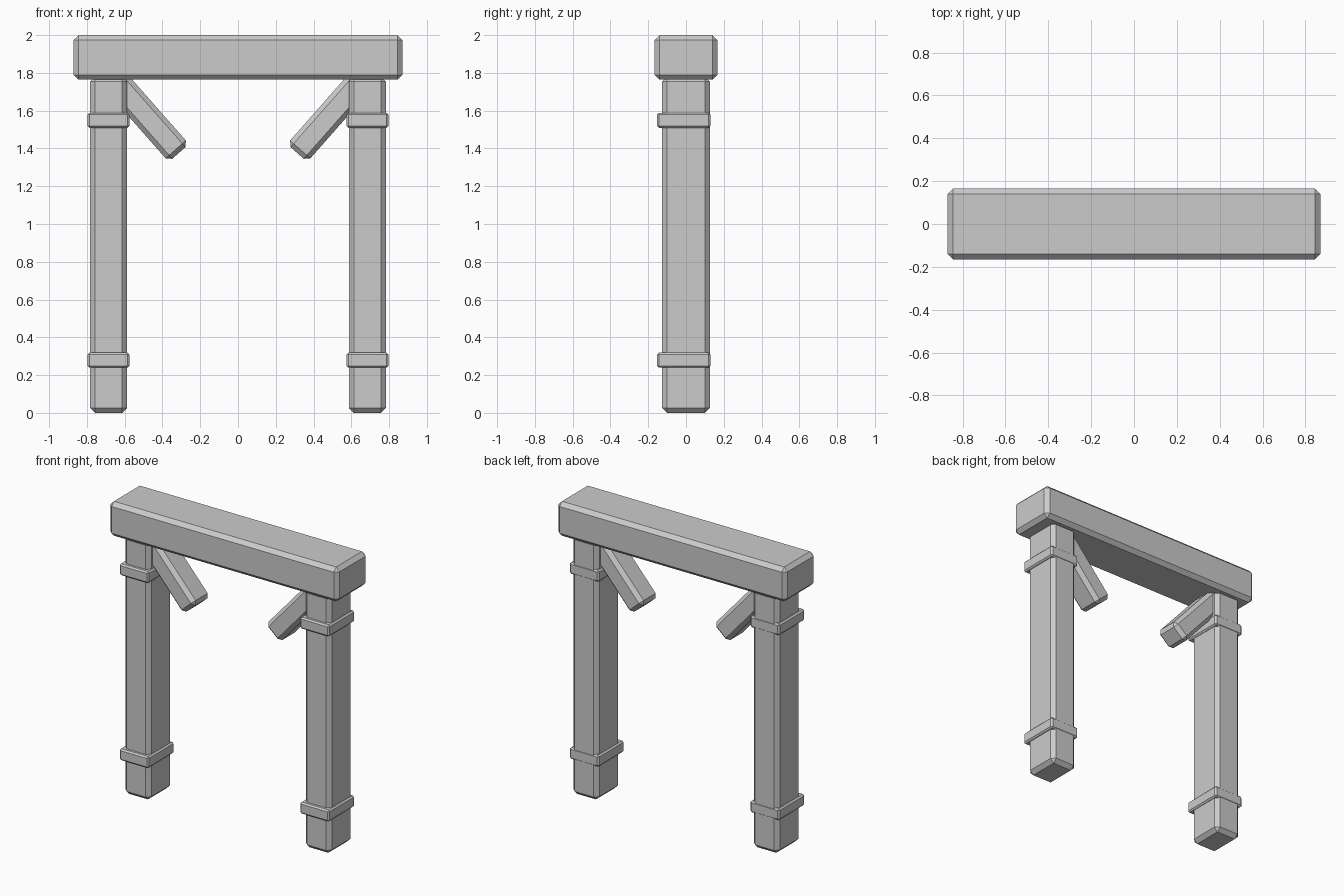
import bpy
from math import radians, sin, cos

if "Cube" in bpy.data.objects:
    bpy.data.objects.remove(bpy.data.objects["Cube"])


def block(name, center, size, bevel, tilt=0.0):
    """Chamfered box, tilted around the y axis."""
    bpy.ops.mesh.primitive_cube_add(size=1, location=center)
    ob = bpy.context.object
    ob.name = name
    ob.scale = size
    bpy.ops.object.transform_apply(location=False, rotation=False, scale=True)
    ob.rotation_euler = (0, tilt, 0)
    mod = ob.modifiers.new("chamfer", "BEVEL")
    mod.width = bevel
    mod.segments = 1
    return ob


# Top beam
block("lintel_beam", (0, 0, 1.882), (1.74, 0.333, 0.236), 0.026)

angle = radians(48.6)       # brace slope
brace_len = 0.54
for side, s in (("left", -1), ("right", 1)):
    # Upright post
    block(f"{side}_post", (s * 0.685, 0, 0.89), (0.196, 0.254, 1.78), 0.026)

    # Bands around the post, set slightly forward
    for level, z in (("lower", 0.279), ("upper", 1.549)):
        block(f"{side}_{level}_band", (s * 0.686, -0.012, z),
              (0.222, 0.282, 0.079), 0.01)

    # Diagonal brace, its free end hanging inward
    x = 0.313 + cos(angle) * brace_len / 2
    z = 1.376 + sin(angle) * brace_len / 2
    block(f"{side}_brace", (s * x, 0, z), (brace_len, 0.18, 0.143), 0.025,
          -s * angle)
